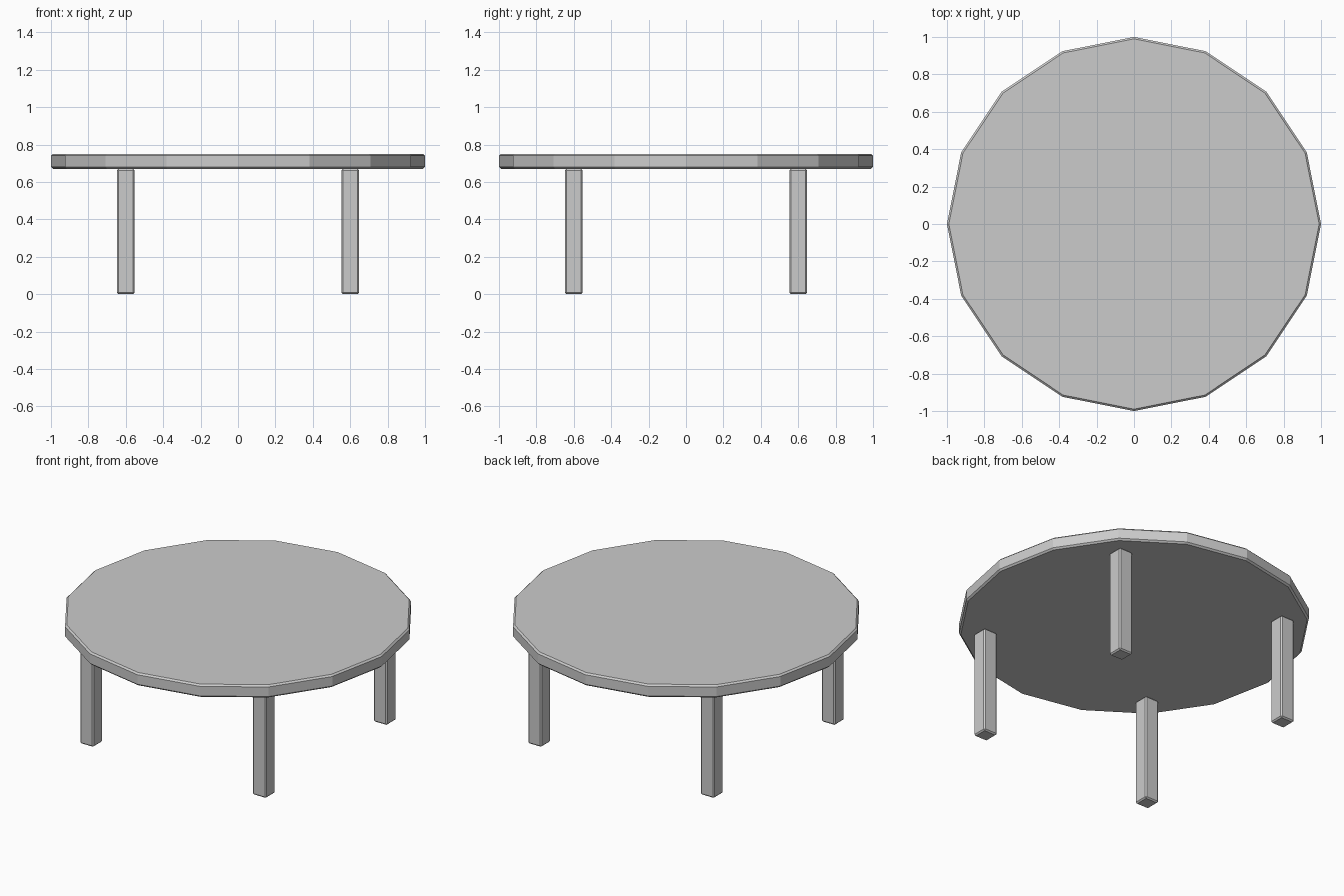
import bpy
import bmesh
from math import pi
from mathutils import Matrix

if "Cube" in bpy.data.objects:
    bpy.data.objects.remove(bpy.data.objects["Cube"])


def finish(name, bm, bevel):
    """Turn a bmesh into an object with a narrow flat chamfer."""
    mesh = bpy.data.meshes.new(name)
    bm.to_mesh(mesh)
    bm.free()
    obj = bpy.data.objects.new(name, mesh)
    bpy.context.collection.objects.link(obj)
    mod = obj.modifiers.new("chamfer", 'BEVEL')
    mod.width = bevel
    mod.segments = 1
    mod.limit_method = 'ANGLE'
    mod.angle_limit = pi / 4
    return obj


# Sixteen-sided table top
bm = bmesh.new()
bmesh.ops.create_cone(bm, cap_ends=True, segments=16, radius1=1.0, radius2=1.0,
                      depth=0.08, matrix=Matrix.Translation((0, 0, 0.71)))
finish("table_top", bm, 0.01)

# Four square legs
LEG_W, LEG_H, LEG_POS = 0.095, 0.67, 0.6
for y, row in ((-1, "front"), (1, "back")):
    for x, side in ((-1, "left"), (1, "right")):
        bm = bmesh.new()
        bmesh.ops.create_cube(bm, size=1, matrix=(
            Matrix.Translation((x * LEG_POS, y * LEG_POS, LEG_H / 2))
            @ Matrix.Diagonal((LEG_W, LEG_W, LEG_H, 1))))
        finish(f"{row}_{side}_leg", bm, 0.008)
